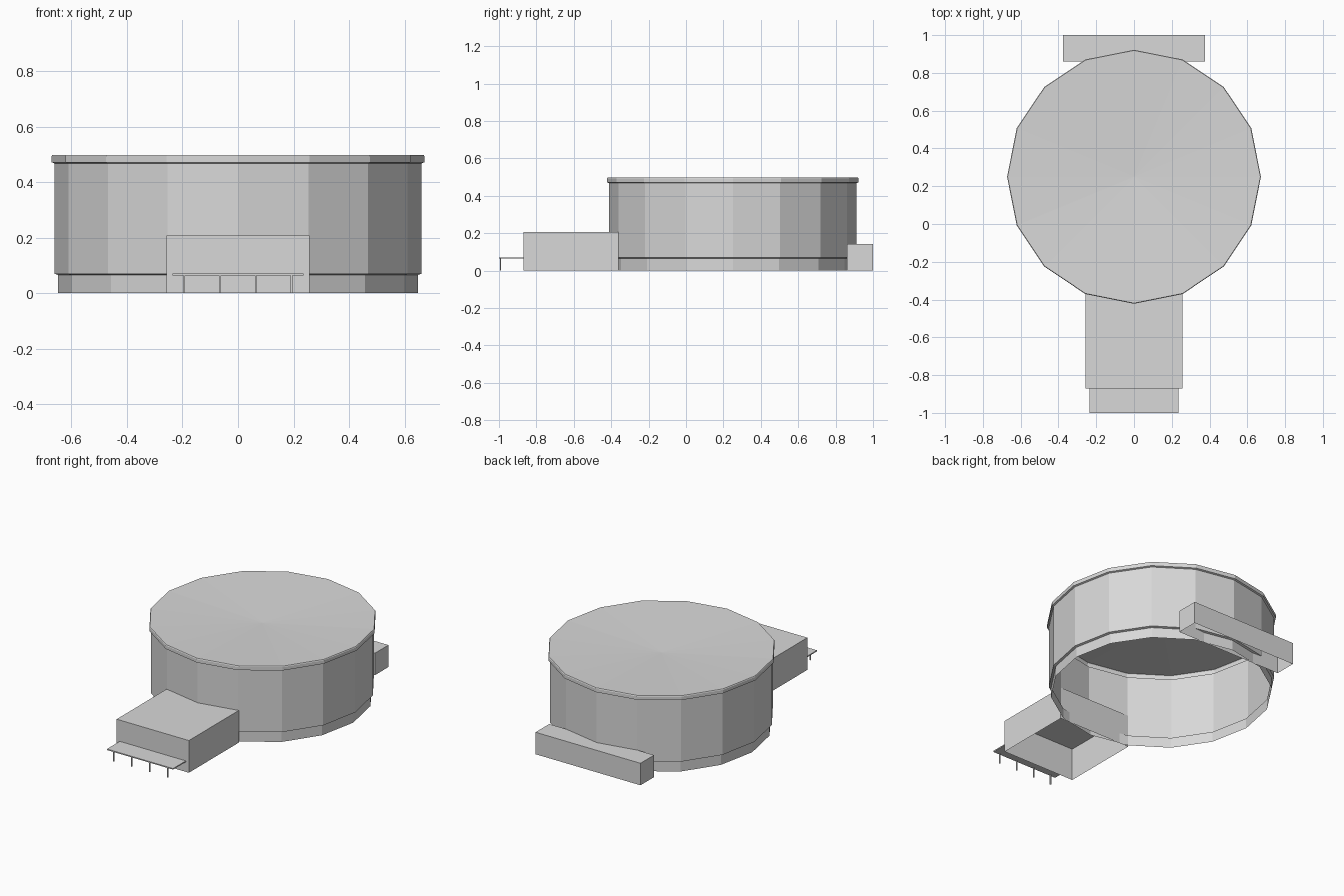
import bpy, bmesh, math
from mathutils import Matrix, Vector

cube = bpy.data.objects.get("Cube")
if cube:
    bpy.data.objects.remove(cube)

grey = bpy.data.materials.new("light_grey")
grey.use_nodes = True
grey.diffuse_color = (0.69, 0.69, 0.69, 1)
grey.node_tree.nodes["Principled BSDF"].inputs["Base Color"].default_value = grey.diffuse_color


def finish(name, bm):
    mesh = bpy.data.meshes.new(name)
    bm.to_mesh(mesh)
    bm.free()
    mesh.materials.append(grey)
    obj = bpy.data.objects.new(name, mesh)
    bpy.context.collection.objects.link(obj)


def box(name, low, high, open_bottom=False):
    low, high = Vector(low), Vector(high)
    bm = bmesh.new()
    bmesh.ops.create_cube(bm, size=1, matrix=Matrix.Translation((low + high) / 2)
                          @ Matrix.Diagonal((high - low).to_4d()))
    if open_bottom:
        floor = [f for f in bm.faces if f.calc_center_median().z < low.z + 1e-4]
        bmesh.ops.delete(bm, geom=floor, context="FACES")
    finish(name, bm)


def drum(name, profile, roof_centre, sides=16, centre_y=0.25):
    """Open-bottomed faceted shell from (radius, height) pairs, closed by a roof fan."""
    bm = bmesh.new()
    angles = [math.tau * i / sides for i in range(sides)]
    rings = [[bm.verts.new((r * math.cos(a), centre_y + r * math.sin(a), z)) for a in angles]
             for r, z in profile]
    middle = bm.verts.new((0, centre_y, roof_centre))
    for i in range(sides):
        j = (i + 1) % sides
        for lower, upper in zip(rings, rings[1:]):
            bm.faces.new((lower[i], lower[j], upper[j], upper[i]))
        bm.faces.new((rings[-1][i], rings[-1][j], middle))
    finish(name, bm)


# Main hall: recessed plinth, wall, overhanging rim and shallow dished roof
drum("round_hall", [(0.648, 0), (0.648, 0.066), (0.662, 0.07), (0.662, 0.468),
                    (0.672, 0.472), (0.672, 0.494), (0.669, 0.499)], roof_centre=0.472)

# Entrance block and rear annex, hollow underneath
box("entrance_block", (-0.258, -0.87, 0), (0.258, -0.36, 0.208), True)
box("rear_annex", (-0.375, 0.861, 0), (0.375, 1, 0.142), True)

# Entrance canopy on slim posts
box("canopy", (-0.236, -1, 0.064), (0.236, -0.87, 0.071))
for i in range(4):
    x = -0.194 + i * 0.129
    box(f"canopy_post_{i + 1}", (x - 0.003, -0.995, 0), (x + 0.003, -0.988, 0.064))
